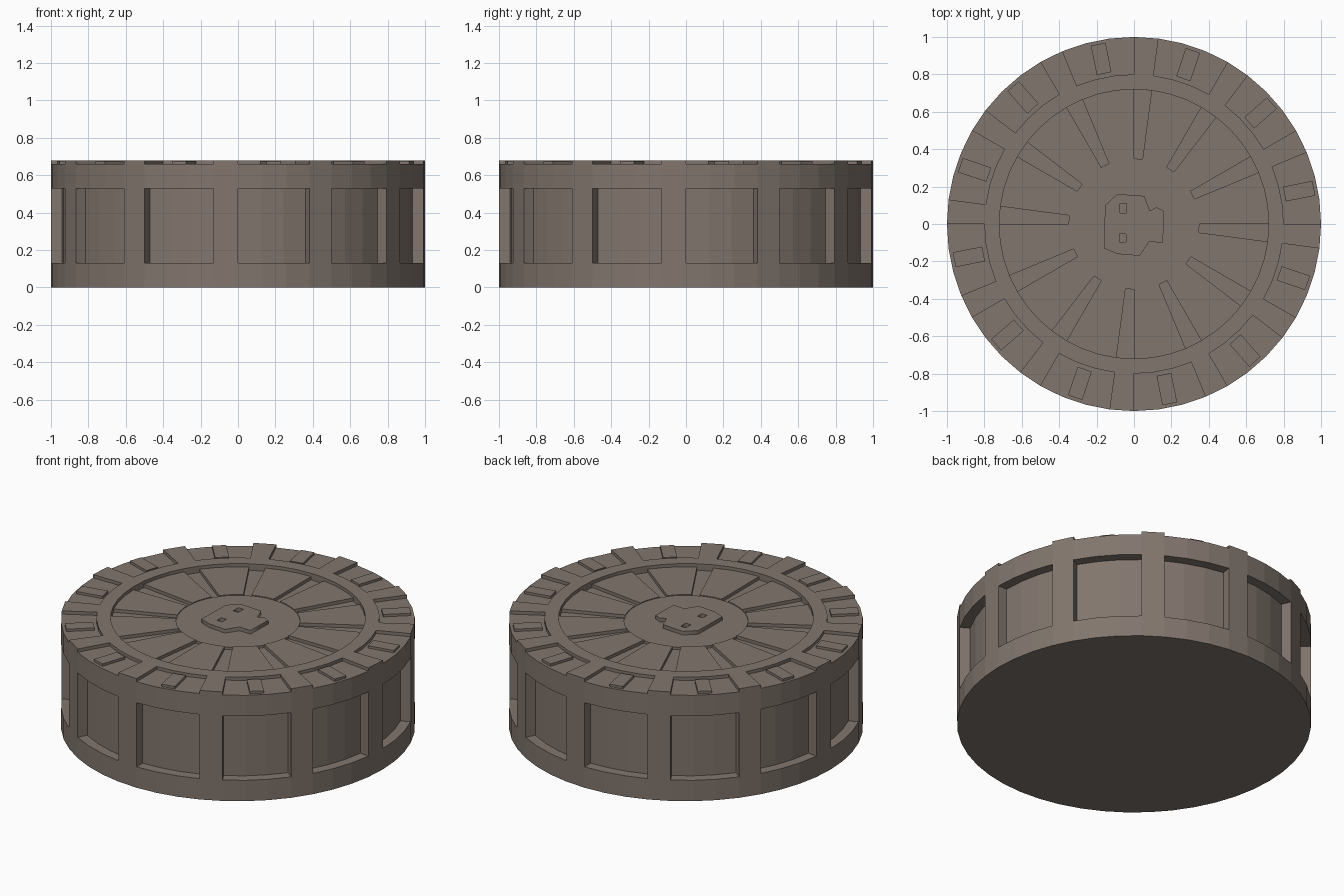
import bpy, bmesh, math
from mathutils import Vector

if "Cube" in bpy.data.objects:
    bpy.data.objects.remove(bpy.data.objects["Cube"])

N = 48                      # sides of the drum; every fourth one carries a rib
RINGS = [0.0, 0.35, 0.72, 0.80, 1.0]
TOP = 0.68
LOW, HIGH, INNER = 0.13, 0.53, 0.94   # side window heights and recess radius

mat = bpy.data.materials.new("warm_grey_brown")
mat.diffuse_color = (0.22, 0.18, 0.153, 1)
mat.use_nodes = True
mat.node_tree.nodes["Principled BSDF"].inputs["Base Color"].default_value = mat.diffuse_color


def finish(bm, name):
    bmesh.ops.remove_doubles(bm, verts=bm.verts, dist=1e-5)
    me = bpy.data.meshes.new(name)
    bm.to_mesh(me)
    bm.free()
    me.materials.append(mat)
    ob = bpy.data.objects.new(name, me)
    bpy.context.collection.objects.link(ob)
    return ob


def polar(r, i, z):
    a = 2 * math.pi * i / N
    return Vector((r * math.cos(a), r * math.sin(a), z))


def face(bm, pts, out):
    """Add a polygon whose normal points along out."""
    f = bm.faces.new([bm.verts.new(p) for p in pts])
    f.normal_update()
    if f.normal.dot(out) < 0:
        f.normal_flip()


def is_rib(i):
    return i % 4 == 3


def heights(i):
    """Top heights of hub, fan, ring and outer rim for one side."""
    return [0.655, 0.64 if is_rib(i) else 0.66, TOP, TOP if is_rib(i) else 0.66]


UP, DOWN = Vector((0, 0, 1)), Vector((0, 0, -1))

# drum: stepped top, recessed side windows, flat base
bm = bmesh.new()
face(bm, [polar(1, i, 0) for i in range(N)], DOWN)
for i in range(N):
    h, hn = heights(i), heights(i + 1)
    out = polar(1, i + 0.5, 0)
    tangent = polar(1, i + 1 + N / 4, 0)

    def upright(r, z0, z1, d):
        face(bm, [polar(r, i, z0), polar(r, i + 1, z0),
                  polar(r, i + 1, z1), polar(r, i, z1)], d)

    def radial(r0, r1, z0, z1, d):
        face(bm, [polar(r0, i + 1, z0), polar(r1, i + 1, z0),
                  polar(r1, i + 1, z1), polar(r0, i + 1, z1)], d)

    def flat(r0, r1, z, d):
        pts = [polar(r1, i, z), polar(r1, i + 1, z)]
        pts += [polar(r0, i + 1, z), polar(r0, i, z)] if r0 else [Vector((0, 0, z))]
        face(bm, pts, d)

    # top steps
    for k in range(4):
        flat(RINGS[k], RINGS[k + 1], h[k], UP)
        if k < 3 and h[k] != h[k + 1]:
            upright(RINGS[k + 1], h[k], h[k + 1], out if h[k] > h[k + 1] else -out)
        if h[k] != hn[k]:
            radial(RINGS[k], RINGS[k + 1], h[k], hn[k],
                   tangent if h[k] > hn[k] else -tangent)
    # side bands and windows
    upright(1, 0, LOW, out)
    upright(1 if is_rib(i) else INNER, LOW, HIGH, out)
    upright(1, HIGH, h[3], out)
    if not is_rib(i):
        flat(INNER, 1, LOW, UP)
        flat(INNER, 1, HIGH, DOWN)
    if is_rib(i) != is_rib(i + 1):
        radial(INNER, 1, LOW, HIGH, tangent if is_rib(i) else -tangent)
finish(bm, "drum")

# small raised tabs, one in each rim notch
bm = bmesh.new()
for k in range(12):
    a = math.radians(30 * k + 11.25)
    u = Vector((math.cos(a), math.sin(a), 0))
    v = Vector((-u.y, u.x, 0))
    lo = [u * r + v * s + UP * 0.655
          for r, s in ((0.82, -0.04), (0.98, -0.04), (0.98, 0.04), (0.82, 0.04))]
    hi = [p + UP * 0.02 for p in lo]
    face(bm, hi, UP)
    for j in range(4):
        n = (j + 1) % 4
        face(bm, [lo[j], lo[n], hi[n], hi[j]], (u, v)[j % 2 == 0] * (-1 if j in (0, 3) else 1))
finish(bm, "rim_tabs")

# centre plate with two small square holes
outline = [(-0.09, 0.16), (0.055, 0.15), (0.085, 0.07), (0.12, 0.09), (0.16, 0.07),
           (0.155, -0.1), (0.08, -0.095), (0.03, -0.17), (-0.09, -0.16),
           (-0.16, -0.13), (-0.155, 0.1)]
holes = [(-0.058, 0.085, 0.018, 0.025), (-0.06, -0.075, 0.018, 0.021)]
cu = bpy.data.curves.new("centre_plate", 'CURVE')
cu.dimensions = '2D'
cu.fill_mode = 'BOTH'
cu.extrude = 0.0125
loops = [outline] + [[(x - w, y - d), (x + w, y - d), (x + w, y + d), (x - w, y + d)]
                     for x, y, w, d in holes]
for pts in loops:
    sp = cu.splines.new('POLY')
    sp.points.add(len(pts) - 1)
    for p, (x, y) in zip(sp.points, pts):
        p.co = (x, y, 0, 1)
    sp.use_cyclic_u = True
cu.materials.append(mat)
plate = bpy.data.objects.new("centre_plate", cu)
plate.location.z = 0.6655
bpy.context.collection.objects.link(plate)
